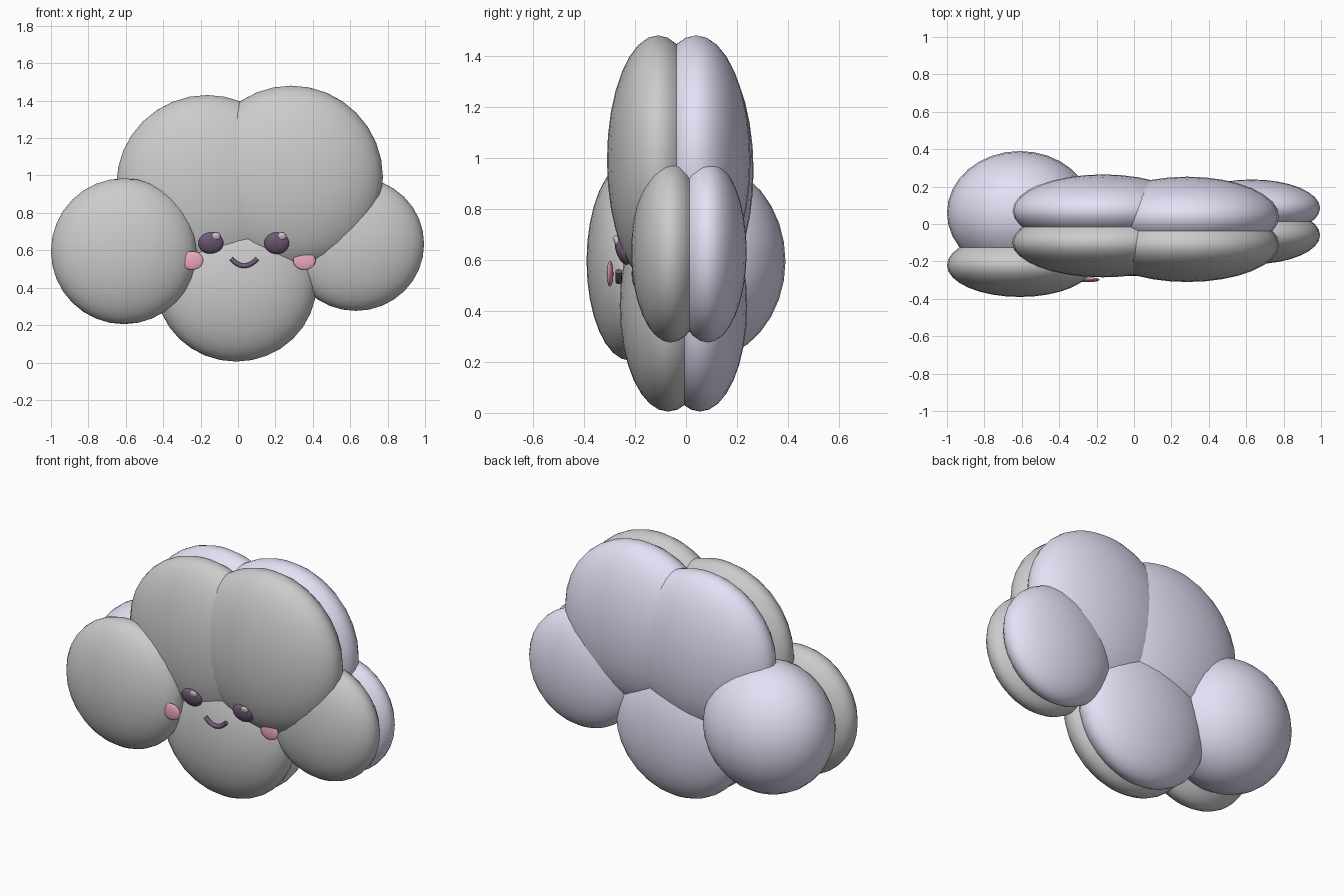
import bpy
import math

if "Cube" in bpy.data.objects:
    bpy.data.objects.remove(bpy.data.objects["Cube"])


def material(name, rgb):
    m = bpy.data.materials.new(name)
    m.diffuse_color = (*rgb, 1)
    m.use_nodes = True
    m.node_tree.nodes["Principled BSDF"].inputs["Base Color"].default_value = m.diffuse_color
    return m


LAVENDER = material("lavender", (0.78, 0.75, 0.92))
PLUM = material("plum", (0.17, 0.11, 0.19))
PINK = material("pink", (0.85, 0.40, 0.50))


def ellipsoid(name, centre, radii, mat=None, tilt=0, segs=32):
    bpy.ops.mesh.primitive_uv_sphere_add(segments=segs, ring_count=segs // 2, location=centre,
                                         rotation=(math.radians(tilt), 0, 0))
    ob = bpy.context.object
    ob.name = name
    ob.scale = radii
    bpy.ops.object.shade_smooth()
    if mat:
        ob.data.materials.append(mat)
    return ob


# Cloud puffs: x, z, rx, rz, then (y, ry) of the front and back layers
puffs = {
    "left_puff": (-0.61, 0.595, 0.39, 0.39, (-0.22, 0.17), (0.06, 0.33)),
    "top_left_puff": (-0.165, 0.95, 0.485, 0.48, (-0.10, 0.185), (0.07, 0.195)),
    "top_right_puff": (0.285, 0.99, 0.49, 0.49, (-0.11, 0.20), (0.04, 0.213)),
    "bottom_puff": (-0.01, 0.42, 0.43, 0.415, (-0.07, 0.19), (0.055, 0.185)),
    "right_puff": (0.63, 0.633, 0.365, 0.357, (-0.06, 0.155), (0.085, 0.153)),
}
for name, (x, z, rx, rz, front, back) in puffs.items():
    for layer, (y, ry), mat in (("front", front, None), ("back", back, LAVENDER)):
        ellipsoid(f"{layer}_{name}", (x, y, z), (rx, ry, rz), mat)

# Eyes with highlights
for side, x, y in (("left", -0.145, -0.24), ("right", 0.207, -0.247)):
    ellipsoid(f"{side}_eye", (x, y, 0.638), (0.067, 0.028, 0.06), PLUM, 18, 24)
    ellipsoid(f"{side}_eye_highlight", (x + 0.027, y - 0.024, 0.674),
              (0.025, 0.012, 0.023), None, 18, 16)

# Cheeks, partly sunk into the puffs
for side, x, y in (("left", -0.245, -0.298), ("right", 0.355, -0.2)):
    ellipsoid(f"{side}_cheek", (x, y, 0.545), (0.06, 0.013, 0.05), PINK, 0, 24)

# Smile: a round-bevelled arc
curve = bpy.data.curves.new("mouth", "CURVE")
curve.dimensions = "3D"
curve.bevel_depth = 0.013
curve.bevel_resolution = 3
curve.use_fill_caps = True
n = 13
spline = curve.splines.new("POLY")
spline.points.add(n - 1)
for i, p in enumerate(spline.points):
    t = -1 + 2 * i / (n - 1)
    p.co = (0.033 + 0.07 * t, -0.264, 0.517 + 0.038 * t * t, 1)
spline.use_smooth = True
curve.materials.append(PLUM)
mouth = bpy.data.objects.new("mouth", curve)
bpy.context.collection.objects.link(mouth)
